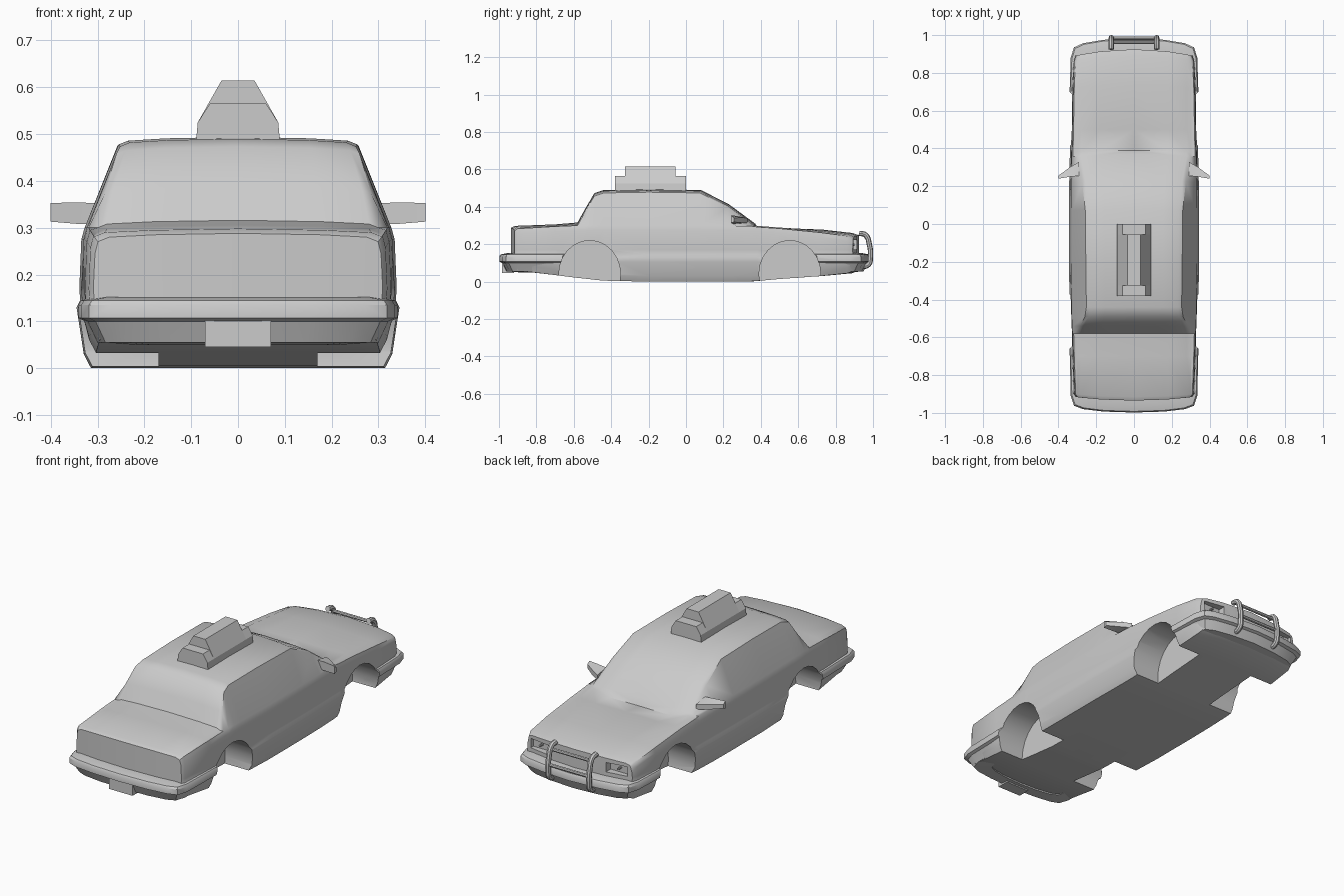
import bpy, bmesh, math
from mathutils import Vector

cube = bpy.data.objects.get("Cube")
if cube:
    bpy.data.objects.remove(cube, do_unlink=True)

grey = bpy.data.materials.new("plain grey")
grey.use_nodes = True
grey.diffuse_color = (0.6, 0.6, 0.6, 1)
grey.node_tree.nodes["Principled BSDF"].inputs["Base Color"].default_value = grey.diffuse_color


def select(ob):
    bpy.ops.object.select_all(action='DESELECT')
    ob.select_set(True)
    bpy.context.view_layer.objects.active = ob


def finish(ob, angle=42):
    select(ob)
    bpy.ops.object.shade_smooth_by_angle(angle=math.radians(angle))


def make_object(name, bm, mirrored=False):
    if mirrored:
        geom = bm.verts[:] + bm.edges[:] + bm.faces[:]
        bmesh.ops.mirror(bm, geom=geom, axis='X', merge_dist=0.0005)
        bmesh.ops.remove_doubles(bm, verts=bm.verts[:], dist=0.0002)
    bmesh.ops.recalc_face_normals(bm, faces=bm.faces[:])
    mesh = bpy.data.meshes.new(name)
    bm.to_mesh(mesh)
    bm.free()
    mesh.materials.append(grey)
    ob = bpy.data.objects.new(name, mesh)
    bpy.context.collection.objects.link(ob)
    return ob


def loft(rings, closed=True, caps=(True, True)):
    """Skin a row of matching sections."""
    bm = bmesh.new()
    rows = [[bm.verts.new(p) for p in ring] for ring in rings]
    count = len(rows[0])
    for a, b in zip(rows, rows[1:]):
        for i in range(count if closed else count - 1):
            j = (i + 1) % count
            bm.faces.new((a[i], a[j], b[j], b[i]))
    for wanted, row in zip(caps, (rows[0], rows[-1])):
        if wanted:
            bm.faces.new(row)
    return bm, rows


def box(name, lo, hi):
    rings = [[(x, y, z) for x, y in ((lo[0], lo[1]), (hi[0], lo[1]), (hi[0], hi[1]), (lo[0], hi[1]))]
             for z in (lo[2], hi[2])]
    return make_object(name, loft(rings)[0])


def tube(name, points, radius):
    curve = bpy.data.curves.new(name, 'CURVE')
    curve.dimensions = '3D'
    curve.bevel_depth = radius
    curve.bevel_resolution = 2
    curve.use_fill_caps = True
    curve.resolution_u = 4
    spline = curve.splines.new('BEZIER')
    spline.bezier_points.add(len(points) - 1)
    for knot, p in zip(spline.bezier_points, points):
        knot.co = p
        knot.handle_left_type = knot.handle_right_type = 'AUTO'
    curve.materials.append(grey)
    ob = bpy.data.objects.new(name, curve)
    bpy.context.collection.objects.link(ob)
    select(ob)
    bpy.ops.object.convert(target='MESH')
    finish(bpy.context.object)


def cut(ob, cutters):
    for cutter in cutters:
        mod = ob.modifiers.new("cut", 'BOOLEAN')
        mod.operation = 'DIFFERENCE'
        mod.solver = 'EXACT'
        mod.object = cutter
        select(ob)
        bpy.ops.object.modifier_apply(modifier=mod.name)


# Body stations: y, half width, floor, shoulder, top half width, top, bow, dip
STATIONS = [
    (-.915, .315, .07, .27, .295, .28, -.02, 0),
    (-.90, .325, .06, .283, .305, .29, -.015, 0),
    (-.70, .333, .035, .295, .3, .298, 0, 0),
    (-.58, .336, .02, .3, .3, .308, 0, 0),
    (-.54, .338, .016, .3, .285, .38, 0, 0),
    (-.49, .34, .01, .3, .26, .465, 0, 0),
    (-.44, .34, .005, .3, .252, .482, 0, 0),
    (-.2, .345, 0, .3, .255, .486, 0, 0),
    (.07, .345, 0, .3, .258, .482, .01, 0),
    (.22, .343, 0, .3, .275, .405, .01, 0),
    (.355, .34, .002, .296, .3, .302, .015, 0),
    (.38, .34, .004, .292, .3, .298, .01, .03),
    (.5, .337, .014, .284, .3, .289, 0, .01),
    (.72, .333, .03, .262, .3, .27, .01, 0),
    (.86, .326, .045, .243, .3, .252, .03, 0),
    (.89, .315, .06, .225, .295, .24, .035, 0),
]


def body_section(y, w, floor, shoulder, tw, top, bow, dip):
    points = [
        (0, floor), (.55 * w, floor), (.86 * w, floor),
        (.91 * w, floor), (.955 * w, floor + .03), (w - .004, .105),
        (w, .13), (w - .008, .145), (w - .006, .17),
        (.97 * w, shoulder - .025), (.95 * w, shoulder),
        (tw, top - .008), (tw - .02, top),
        (.6 * tw, top + .005 - dip), (0, top + .008 - dip)]
    return [(x, y + bow * (1 - (x / w) ** 2), z) for x, z in points]


bm, rows = loft([body_section(*s) for s in STATIONS], closed=False, caps=(False, False))
for row in (rows[0], rows[-1]):
    bm.faces.new((row[0], row[1], row[-2], row[-1]))
    bm.faces.new((row[1], row[2], row[-3], row[-2]))
    bm.faces.new(row[2:-2])
# Close the floor and roof against the mirrored half
body = make_object("car_body", bm, mirrored=True)

# Wheel wells and lamp recesses
cutters = []
for centre in (-.515, .555):
    for side in (-1, 1):
        rings = []
        for x in (.17, .5):
            rings.append([(side * x, centre + .165 * math.cos(a), .04 + .18 * math.sin(a))
                          for a in (math.tau * k / 24 for k in range(24))])
        cutters.append(make_object("wheel_well_cutter", loft(rings)[0]))
lamps = [box("lamp_cutter", (min(s * .17, s * .285), .875, .172), (max(s * .17, s * .285), 1, .222))
         for s in (-1, 1)]
cut(body, cutters + lamps)
finish(body)

# Bumpers sweep one section round each end
SECTION = [(.1, .15), (.04, .152), (.006, .145), (0, .135), (0, .107), (.014, .1), (.035, .055), (.1, .05)]
REAR = [(0, -.998), (.16, -.993), (.27, -.98), (.318, -.962), (.335, -.91), (.341, -.66)]
FRONT = [(0, .985), (.16, .975), (.27, .957), (.318, .935), (.335, .88), (.341, .7)]
for name, path, sign in (("rear_bumper", REAR, 1), ("front_bumper", FRONT, -1)):
    rings = [[(x - t * min(1, x / .3), y + sign * t, z) for t, z in SECTION] for x, y in path]
    bumper = make_object(name, loft(rings, caps=(False, True))[0], mirrored=True)
    cut(bumper, cutters)
    finish(bumper, 35)

for helper in cutters + lamps:
    bpy.data.objects.remove(helper, do_unlink=True)

# Number plate holder and lamp pins
box("plate_holder", (-.07, -.985, .045), (.07, -.92, .105))
for side in (-1, 1):
    tube("lamp_pin", [(side * .23, .87, .197), (side * .23, .9, .197)], .006)

# Roof sign: low base with a taller middle
for name, back, front, half, top in (("roof_sign_base", -.38, 0, .06, .565),
                                     ("roof_sign_top", -.325, -.055, .035, .615)):
    outline = [(-.09, .48), (.09, .48), (.086, .525), (half, top), (-half, top), (-.086, .525)]
    make_object(name, loft([[(x, y, z) for x, z in outline] for y in (back, front)])[0])

# Door mirrors
for side, name in ((1, "left_mirror"), (-1, "right_mirror")):
    rings = []
    for x, back, front, low, high in ((.29, .255, .33, .308, .352), (.34, .25, .3, .308, .354),
                                      (.4, .24, .256, .313, .353)):
        rings.append([(side * x, back, low), (side * x, front, low + .006),
                      (side * x, front, high - .012), (side * x, back, high)])
    finish(make_object(name, loft(rings)[0]), 30)

# Push bar on the nose
HOOP = [(.925, .258), (.96, .25), (.98, .2), (.986, .13), (.975, .09), (.92, .08)]
for side, name in ((1, "left_push_bar"), (-1, "right_push_bar")):
    tube(name, [(side * .12, y, z) for y, z in HOOP], .014)
for name, y, z in (("upper_cross_bar", .963, .235), ("lower_cross_bar", .983, .16)):
    tube(name, [(-.12, y, z), (.12, y, z)], .009)
